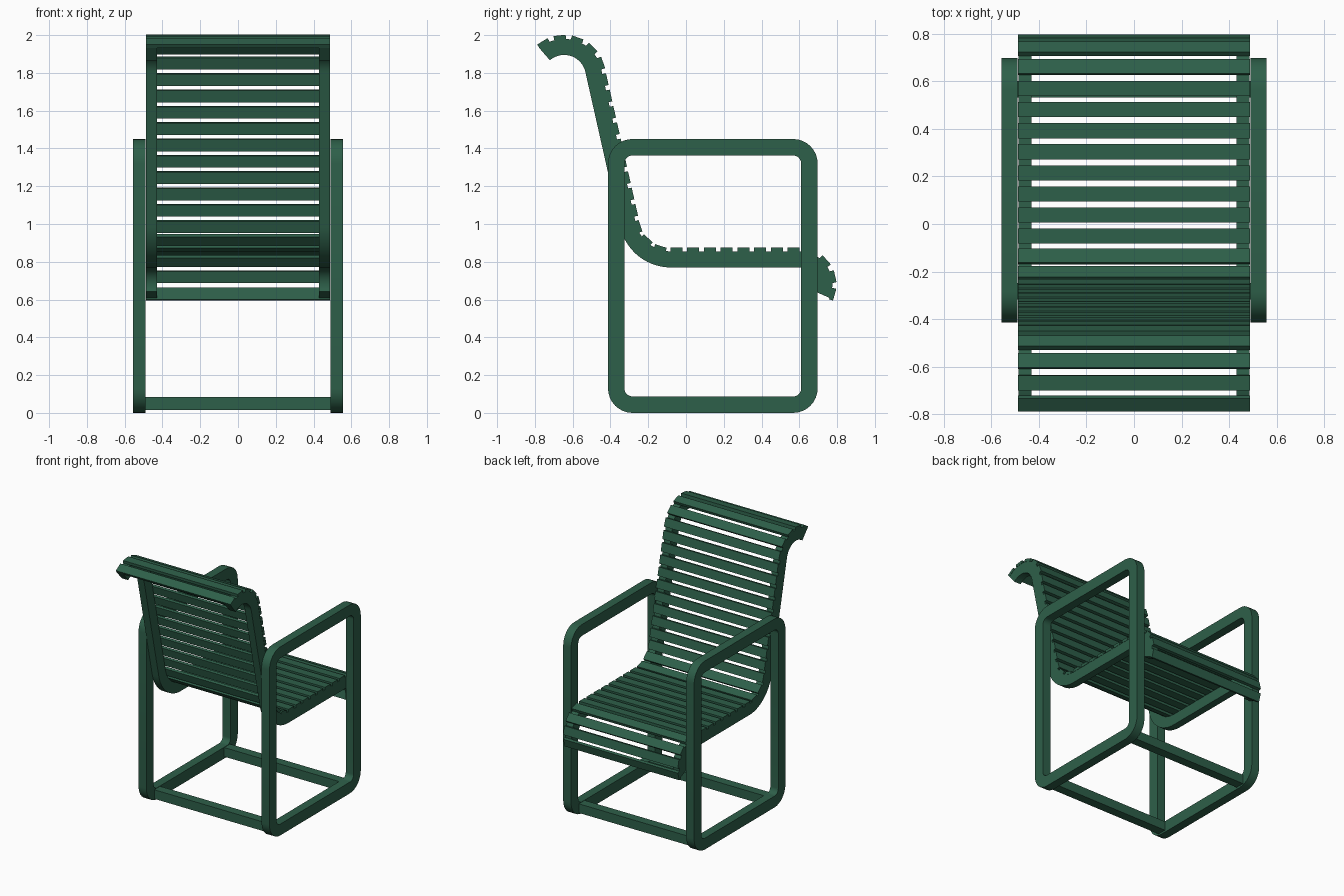
import bpy, bmesh, math
from mathutils import Vector, Matrix

if "Cube" in bpy.data.objects:
    bpy.data.objects.remove(bpy.data.objects["Cube"])

green = bpy.data.materials.new("garden green")
green.diffuse_color = (0.027, 0.115, 0.067, 1)
green.use_nodes = True
green.node_tree.nodes["Principled BSDF"].inputs["Base Color"].default_value = green.diffuse_color


def finish(bm, name, mirror=False):
    bmesh.ops.recalc_face_normals(bm, faces=bm.faces)
    me = bpy.data.meshes.new(name)
    bm.to_mesh(me)
    bm.free()
    me.materials.append(green)
    ob = bpy.data.objects.new(name, me)
    bpy.context.collection.objects.link(ob)
    if mirror:
        ob.modifiers.new("mirror", 'MIRROR')
    bpy.context.view_layer.objects.active = ob
    ob.select_set(True)
    bpy.ops.object.shade_smooth_by_angle(angle=math.radians(30))
    ob.select_set(False)
    return ob


def band(name, outer, inner, x0, x1, closed):
    """Flat band between two (y, z) outlines, given thickness in x, mirrored."""
    bm = bmesh.new()
    rings = [[bm.verts.new((x, p[0], p[1])) for x, p in
              ((x0, o), (x1, o), (x1, i), (x0, i))] for o, i in zip(outer, inner)]
    n = len(rings)
    for k in range(n if closed else n - 1):
        a, b = rings[k], rings[(k + 1) % n]
        for j in range(4):
            bm.faces.new((a[j], a[(j + 1) % 4], b[(j + 1) % 4], b[j]))
    if not closed:
        bm.faces.new(rings[0])
        bm.faces.new(rings[-1])
    return finish(bm, name, True)


def arc(cy, cz, r, a0, a1, n):
    return [Vector((cy + r * math.cos(math.radians(a0 + (a1 - a0) * i / n)),
                    cz + r * math.sin(math.radians(a0 + (a1 - a0) * i / n))))
            for i in range(n + 1)]


def rounded(y0, y1, z0, z1, r):
    return (arc(y1 - r, z1 - r, r, 0, 90, 8) + arc(y0 + r, z1 - r, r, 90, 180, 8)
            + arc(y0 + r, z0 + r, r, 180, 270, 8) + arc(y1 - r, z0 + r, r, 270, 360, 8))


def box(bm, center, size, rot=0.0):
    m = (Matrix.Translation(center) @ Matrix.Rotation(rot, 4, 'X')
         @ Matrix.Diagonal((*size, 1)))
    bmesh.ops.create_cube(bm, size=1, matrix=m)


# Side frames: rounded loops acting as legs and armrests
W = 0.087
band("side_frame", rounded(-0.413, 0.697, 0, 1.45, 0.13),
     rounded(-0.413 + W, 0.697 - W, W, 1.45 - W, 0.043), 0.49, 0.557, True)

# Floor cross bars
for name, y in (("front_cross_bar", 0.567), ("rear_cross_bar", -0.283)):
    bm = bmesh.new()
    box(bm, (0, y, 0.05), (0.99, 0.07, 0.07))
    finish(bm, name)

# Seat curve: front roll, flat seat, bend, back, top roll (upper rail surface)
path, normals = [], []
for cy, cz, r, a0, a1, sign in ((0.60, 0.68, 0.175, -24, 90, 1),
                                (-0.08, 1.045, 0.19, 270, 192.8, -1),
                                (-0.645, 1.78, 0.20, 12.8, 131, 1)):
    pts = arc(cy, cz, r, a0, a1, 20)
    path += pts
    normals += [(p - Vector((cy, cz))).normalized() * sign for p in pts]
band("seat_rail", path, [p - n * 0.085 for p, n in zip(path, normals)],
     0.43, 0.486, False)

# Slats spaced evenly along the curve
lengths = [(b - a).length for a, b in zip(path, path[1:])]
total = sum(lengths)


def at(s):
    for k, d in enumerate(lengths):
        if s <= d or k == len(lengths) - 1:
            t = s / d
            return path[k].lerp(path[k + 1], t), normals[k].lerp(normals[k + 1], t).normalized()
        s -= d


COUNT, FIRST, LAST = 29, 0.024, total - 0.0325
bm = bmesh.new()
for i in range(COUNT):
    p, n = at(FIRST + (LAST - FIRST) * i / (COUNT - 1))
    c = p + n * 0.009
    box(bm, (0, c.x, c.y), (0.976, 0.064, 0.022), math.atan2(-n.x, n.y))
finish(bm, "slats")
